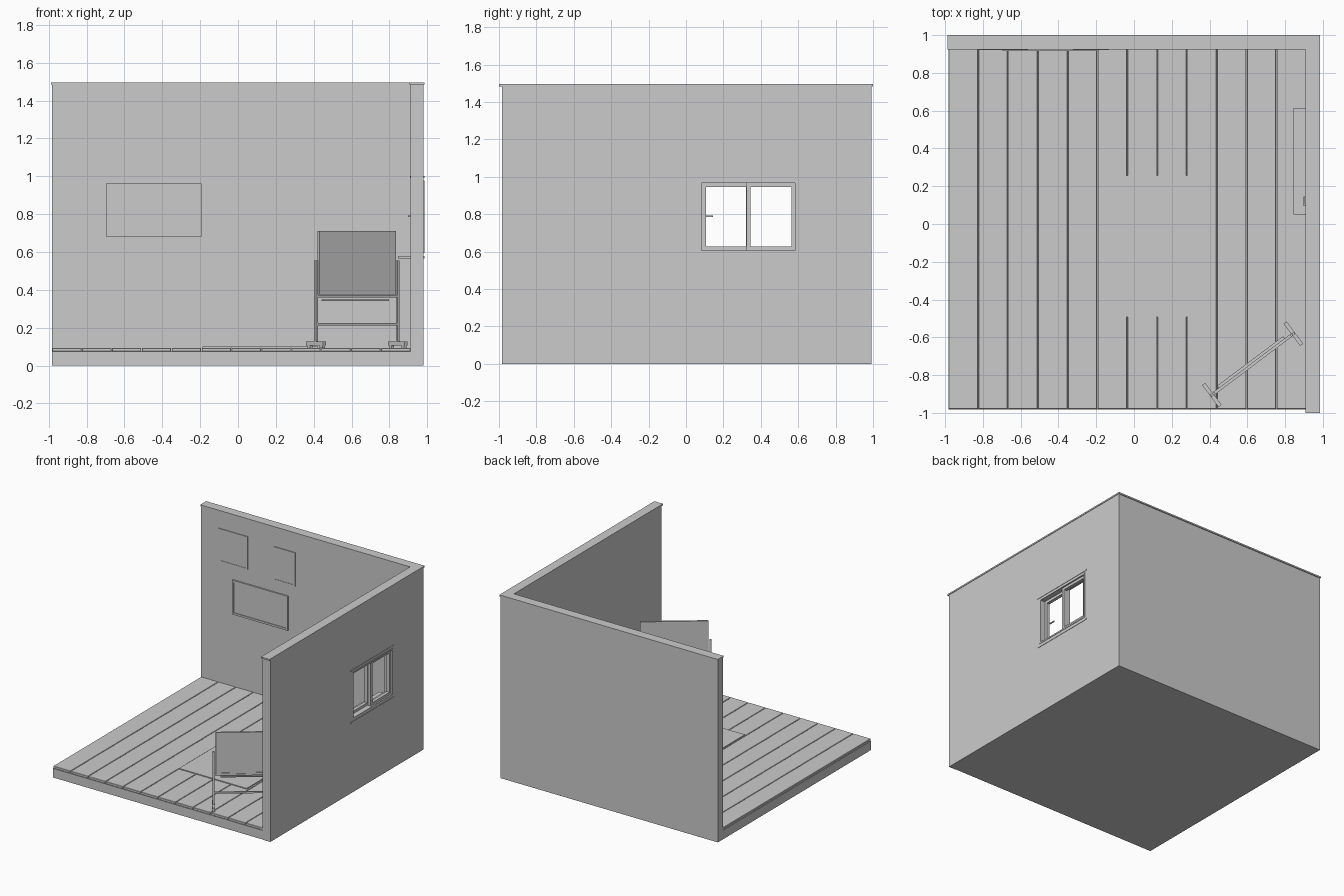
import bpy, bmesh
from math import atan2
from mathutils import Matrix, Vector

if "Cube" in bpy.data.objects:
    bpy.data.objects.remove(bpy.data.objects["Cube"])


def finish(name, bm):
    me = bpy.data.meshes.new(name)
    bmesh.ops.recalc_face_normals(bm, faces=bm.faces)
    bm.to_mesh(me)
    bm.free()
    ob = bpy.data.objects.new(name, me)
    bpy.context.collection.objects.link(ob)
    return ob


def boxes(name, spans, matrix=None):
    """One object made of boxes given as (x0, x1, y0, y1, z0, z1)."""
    bm = bmesh.new()
    for x0, x1, y0, y1, z0, z1 in spans:
        m = Matrix.Translation(((x0 + x1) / 2, (y0 + y1) / 2, (z0 + z1) / 2))
        m = m @ Matrix.Diagonal((x1 - x0, y1 - y0, z1 - z0, 1))
        bmesh.ops.create_cube(bm, size=1, matrix=m)
    ob = finish(name, bm)
    if matrix:
        ob.matrix_world = matrix
    return ob


def prism(name, outline, z0, z1):
    bm = bmesh.new()
    face = bm.faces.new([bm.verts.new((x, y, z0)) for x, y in outline])
    res = bmesh.ops.extrude_face_region(bm, geom=[face])
    verts = [v for v in res["geom"] if isinstance(v, bmesh.types.BMVert)]
    bmesh.ops.translate(bm, verts=verts, vec=(0, 0, z1 - z0))
    return finish(name, bm)


def l_shape(left, right, front, back, xi, yi):
    return [(xi, front), (right, front), (right, back), (left, back), (left, yi), (xi, yi)]


def ring(a0, a1, b0, b1, w):
    """Four bars around a rectangle, as (a0, a1, b0, b1)."""
    return [(a0, a1, b0, b0 + w), (a0, a1, b1 - w, b1),
            (a0, a0 + w, b0 + w, b1 - w), (a1 - w, a1, b0 + w, b1 - w)]


# Walls with a window opening, and the thin cap on top
walls = prism("walls", l_shape(-0.983, 0.981, -0.985, 0.993, 0.912, 0.927), 0, 1.486)
prism("wall_cap", l_shape(-0.987, 0.985, -1.0, 1.0, 0.907, 0.923), 1.484, 1.496)
cutter = boxes("window_cutter", [(0.8, 1.1, 0.074, 0.594, 0.596, 0.977)])
cutter.hide_render = True
cutter.hide_viewport = True
cut = walls.modifiers.new("window_opening", 'BOOLEAN')
cut.object = cutter
cut.solver = 'EXACT'

# Floor slab and planks
boxes("floor_base", [(-0.983, 0.912, -0.982, 0.927, 0, 0.074)])
step = 1.895 / 12
for i in range(12):
    x = -0.983 + i * step
    plank = boxes(f"floor_plank_{i + 1}", [(x + 0.002, x + step - 0.002, -0.98, 0.927, 0.074, 0.093)])
    bev = plank.modifiers.new("soft_edge", 'BEVEL')
    bev.width = 0.002
    bev.segments = 1

# Rug
boxes("rug", [(-0.188, 0.423, -0.492, 0.256, 0.093, 0.100)])

# Pictures on the back wall: frame bars and a recessed panel
pictures = [("picture_left", -0.82, -0.56, 1.079, 1.349, 0.011, 0.006),
            ("picture_right", -0.323, -0.132, 1.058, 1.333, 0.011, 0.006),
            ("picture_wide", -0.696, -0.193, 0.683, 0.963, 0.016, 0.012)]
for name, x0, x1, z0, z1, w, d in pictures:
    boxes(name + "_frame", [(a, b, 0.927 - d, 0.928, c, e) for a, b, c, e in ring(x0, x1, z0, z1, w)])
    boxes(name + "_panel", [(x0 + w, x1 - w, 0.927 - d * 0.5, 0.928, z0 + w, z1 - w)])

# Window: outer frame, two sliding sashes, sills and handle
boxes("window_frame", [(0.910, 0.984, *r) for r in ring(0.072, 0.596, 0.594, 0.979, 0.012)])
boxes("window_inner_sash", [(0.916, 0.942, *r) for r in ring(0.084, 0.345, 0.604, 0.969, 0.023)])
boxes("window_outer_sash", [(0.946, 0.972, *r) for r in ring(0.323, 0.586, 0.604, 0.969, 0.023)])
boxes("window_sill", [(0.845, 0.984, 0.050, 0.614, 0.567, 0.578)])
boxes("window_head_trim", [(0.908, 0.984, 0.050, 0.614, 0.990, 1.001)])
boxes("window_handle", [(0.900, 0.917, 0.095, 0.105, 0.784, 0.794),
                        (0.897, 0.904, 0.095, 0.145, 0.785, 0.793)])

# Rolling board, built along local x then turned into the corner
place = Matrix.Translation((0.628, -0.743, 0)) @ Matrix.Rotation(atan2(0.325, 0.432), 4, 'Z')
boxes("board_panel", [(-0.245, 0.245, -0.006, 0.006, 0.383, 0.704)], place)
boxes("board_frame", [(a, b, -0.008, 0.008, c, d)
                      for a, b, c, d in ring(-0.253, 0.253, 0.375, 0.712, 0.009)], place)
boxes("board_tray", [(-0.218, 0.218, 0.006, 0.022, 0.340, 0.348)], place)
boxes("stand_crossbars", [(-0.265, 0.265, -0.006, 0.006, z, z + 0.013) for z in (0.360, 0.213)], place)
for side, name in ((-1, "left"), (1, "right")):
    c = side * 0.270
    boxes(f"stand_post_{name}", [(c - 0.007, c + 0.007, -0.007, 0.007, 0.12, 0.556)], place)
    boxes(f"stand_foot_{name}", [(c - 0.010, c + 0.010, -0.073, 0.073, 0.106, 0.127)], place)
    boxes(f"stand_pads_{name}", [(c - 0.008, c + 0.008, y - 0.012, y + 0.012, 0.093, 0.107)
                                 for y in (-0.055, 0.055)], place)
